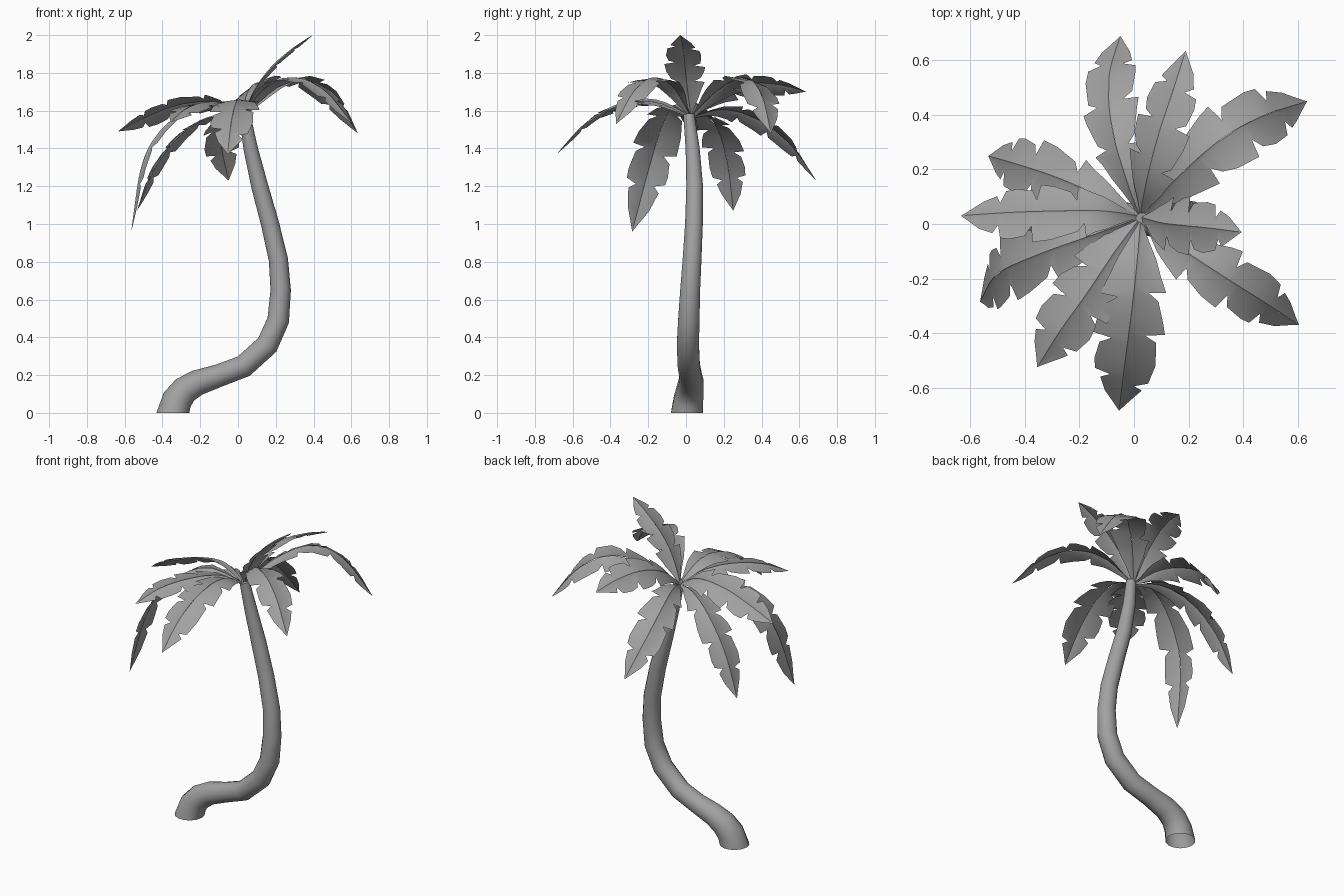
import bpy, bmesh, math, random
from mathutils import Vector

if "Cube" in bpy.data.objects:
    bpy.data.objects.remove(bpy.data.objects["Cube"])
random.seed(4)

def spline(pts, n=120):
    """Dense smooth curve through pts, resampled evenly by length."""
    p = [Vector(q) for q in pts]
    p = [2 * p[0] - p[1]] + p + [2 * p[-1] - p[-2]]
    dense = []
    for i in range(1, len(p) - 2):
        a, b, c, d = p[i - 1:i + 3]
        for k in range(30):
            t = k / 30
            dense.append(0.5 * (2 * b + (c - a) * t + (2 * a - 5 * b + 4 * c - d) * t * t
                                + (3 * b - a - 3 * c + d) * t ** 3))
    dense.append(p[-2])
    run = [0]
    for a, b in zip(dense, dense[1:]):
        run.append(run[-1] + (b - a).length)
    out, j = [], 0
    for i in range(n + 1):
        s = run[-1] * i / n
        while j < len(run) - 2 and run[j + 1] < s:
            j += 1
        out.append(dense[j].lerp(dense[j + 1], (s - run[j]) / (run[j + 1] - run[j])))
    return out

def interp(table, t):
    for (a, u), (b, v) in zip(table, table[1:]):
        if t <= b:
            return u + (v - u) * (t - a) / (b - a)
    return table[-1][1]

grey = bpy.data.materials.new("mid_grey")
grey.diffuse_color = (.36, .36, .36, 1)
grey.use_nodes = True
grey.node_tree.nodes["Principled BSDF"].inputs["Base Color"].default_value = grey.diffuse_color

def finish(bm, name, angle):
    me = bpy.data.meshes.new(name)
    bm.to_mesh(me)
    bm.free()
    me.materials.append(grey)
    ob = bpy.data.objects.new(name, me)
    bpy.context.collection.objects.link(ob)
    bpy.ops.object.select_all(action='DESELECT')
    ob.select_set(True)
    bpy.context.view_layer.objects.active = ob
    bpy.ops.object.shade_smooth_by_angle(angle=math.radians(angle))
    return ob

# Trunk: x, y, z, radius of each ring (open at the ground)
rings = [(-.345, .005, 0, .087), (-.322, .013, .07, .08), (-.28, .022, .122, .074),
         (-.215, .027, .16, .068),
         (-.10, .025, .198, .06), (.03, .015, .247, .06), (.155, .01, .36, .06),
         (.213, .015, .49, .058), (.226, .022, .65, .054), (.214, .032, .81, .051),
         (.17, .042, 1.0, .048), (.115, .046, 1.2, .045), (.067, .035, 1.4, .038),
         (.035, .015, 1.58, .03)]
bm = bmesh.new()
loops, sides = [], 14
for i, (x, y, z, r) in enumerate(rings):
    a, b = Vector(rings[max(i - 1, 0)][:3]), Vector(rings[min(i + 1, len(rings) - 1)][:3])
    tan = (b - a).normalized() if i else Vector((0, 0, 1))
    u = Vector((0, 1, 0)).cross(tan).normalized()
    v = tan.cross(u)
    loops.append([bm.verts.new(Vector((x, y, z)) + r * (u * math.cos(k * math.tau / sides)
                  + v * math.sin(k * math.tau / sides))) for k in range(sides)])
for lo, hi in zip(loops, loops[1:]):
    for k in range(sides):
        m = (k + 1) % sides
        bm.faces.new((lo[k], lo[m], hi[m], hi[k]))
bm.faces.new(loops[-1])
finish(bm, "trunk", 45)

# Frond: torn leaf blade with a raised midrib, swept along a spine
WIDTH = [(0, .1), (.08, .2), (.2, .7), (.33, .95), (.5, 1.08), (.68, 1), (.82, .78), (.92, .36), (1, 0)]

def frond(name, spine, half, roll=0, hint=None):
    """roll lifts the right edge (degrees); hint fixes the direction across the blade."""
    pts = spline(spine)
    n = len(pts) - 1
    bm = bmesh.new()
    r = math.radians(roll)

    def frame(t):
        i = min(int(round(t * n)), n)
        tan = (pts[min(i + 3, n)] - pts[max(i - 3, 0)]).normalized()
        side = Vector(hint) if hint else tan.cross(Vector((0, 0, 1)))
        side = (side - tan * side.dot(tan)).normalized()
        up = side.cross(tan)
        return pts[i], tan, side * math.cos(r) + up * math.sin(r), up * math.cos(r) - side * math.sin(r)

    for s in (-1, 1):
        # edge stations, with a V tear at every notch
        edge = {t: interp(WIDTH, t) for t in (0, .06, .12, .18, .25, .47, .69, .88, .95)}
        for tn in (.34, .57, .79):
            tn += random.uniform(-.04, .04)
            edge[tn - .02] = interp(WIDTH, tn) * 1.08
            edge[tn + .005] = interp(WIDTH, tn) * .5
            edge[tn + .03] = interp(WIDTH, tn) * .85
        rows = []
        for t in sorted(edge):
            c, tan, side, up = frame(t)
            w = edge[t] * half
            rib = min(.013 * (1 - .8 * t), w * .6)
            rows.append([bm.verts.new(c + up * rib * .7),
                         bm.verts.new(c + side * s * rib),
                         bm.verts.new(c + side * s * w + tan * w * .3 * (1 - t) - up * w * .1)])
        tip = bm.verts.new(pts[-1])
        for a, b in zip(rows, rows[1:]):
            for k in (0, 1):
                q = (a[k], a[k + 1], b[k + 1], b[k])
                bm.faces.new(q if s < 0 else q[::-1])
        for k in (0, 1):
            q = (rows[-1][k], rows[-1][k + 1], tip)
            bm.faces.new(q if s < 0 else q[::-1])
    # both halves share the rib stations only where they coincide
    bmesh.ops.remove_doubles(bm, verts=bm.verts, dist=.0002)
    for f in bm.faces:
        f.normal_update()
    if sum(f.normal.z * f.calc_area() for f in bm.faces) < 0:
        bmesh.ops.reverse_faces(bm, faces=bm.faces)
    finish(bm, name, 60)

# Spines after the shared crown point, half width, roll, optional cross direction
crown = (.025, .025, 1.56)
fronds = {
    "back": ([(-.03, .18, 1.60), (-.08, .36, 1.56), (-.09, .54, 1.43), (-.05, .69, 1.23)], .10, 25),
    "back_right": ([(.05, .16, 1.68), (.09, .32, 1.74), (.145, .49, 1.735), (.19, .635, 1.70)], .105, 30),
    "right_back": ([(.17, .18, 1.71), (.32, .31, 1.77), (.47, .395, 1.69), (.635, .45, 1.48)], .115, 12),
    "right_upright": ([(.10, .005, 1.72), (.18, -.005, 1.83), (.28, -.015, 1.92), (.395, -.03, 2.0)], .095),
    "right_front": ([(.16, -.08, 1.73), (.31, -.18, 1.77), (.46, -.275, 1.70), (.605, -.37, 1.53)], .10),
    "front": ([(.01, -.15, 1.65), (-.01, -.33, 1.64), (-.035, -.52, 1.54), (-.055, -.685, 1.37)], .115),
    "front_left": ([(-.07, -.10, 1.63), (-.17, -.25, 1.64), (-.27, -.39, 1.61), (-.355, -.525, 1.54)], .11),
    "left_drooping": ([(-.18, -.05, 1.63), (-.37, -.12, 1.53), (-.50, -.185, 1.33), (-.565, -.285, .96)],
                      .11, 0, (-.1, 1, 0)),
    "left": ([(-.12, .045, 1.64), (-.30, .045, 1.63), (-.47, .04, 1.57), (-.635, .03, 1.49)], .105, -28),
    "left_back": ([(-.12, .10, 1.57), (-.28, .17, 1.49), (-.43, .22, 1.31), (-.535, .25, 1.07)], .10),
}
for name, (pts, *rest) in fronds.items():
    frond("frond_" + name, [crown] + pts, *rest)
